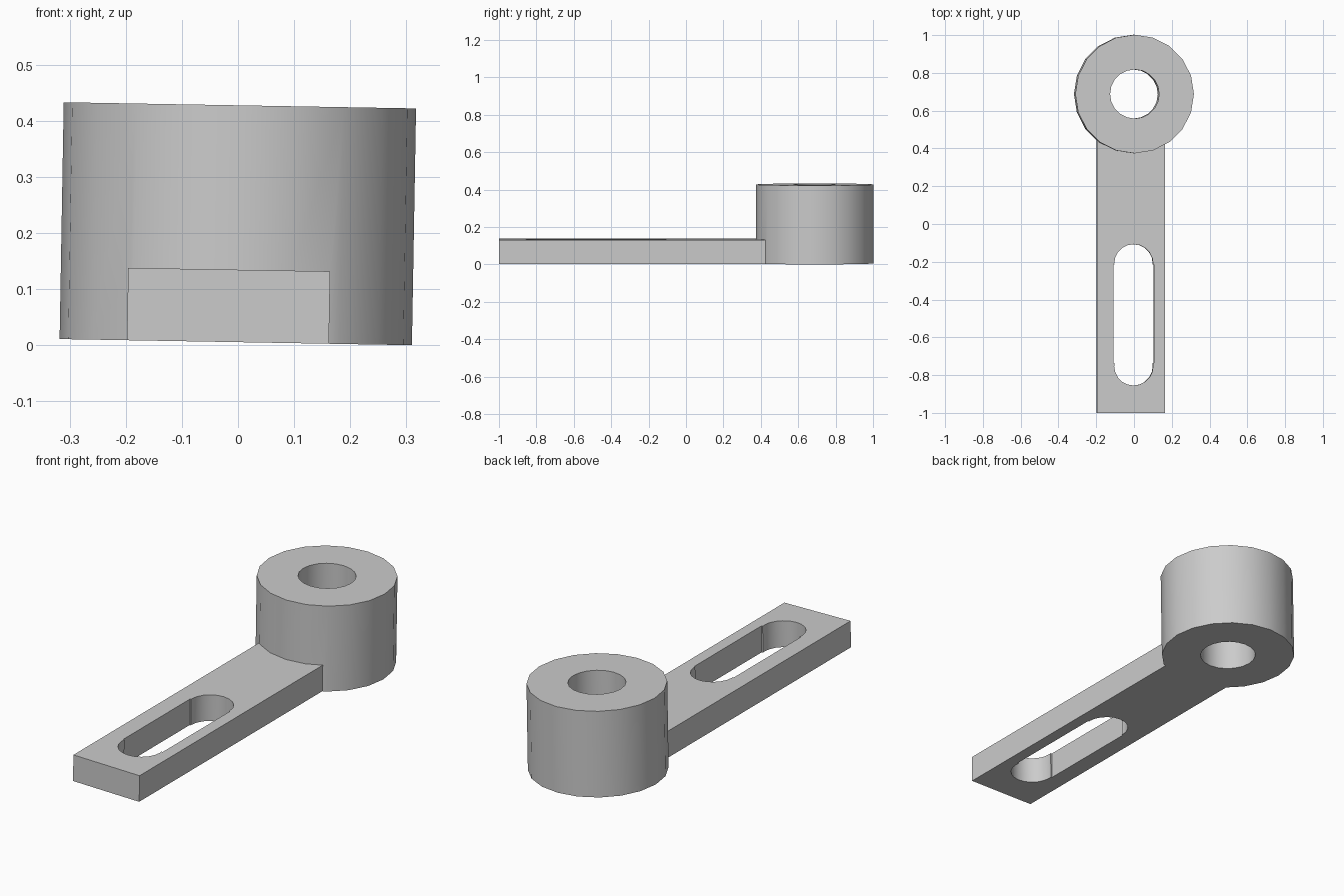
import bpy
from math import radians

cube = bpy.data.objects.get("Cube")
if cube:
    bpy.data.objects.remove(cube, do_unlink=True)

HUB_Y = 0.688
HUB_HEIGHT = 0.422
ARM_THICKNESS = 0.129
SLOT_ENDS = (-0.21, -0.752)

grey = bpy.data.materials.new("light grey metal")
grey.use_nodes = True
grey.diffuse_color = (0.6, 0.6, 0.6, 1)
grey.node_tree.nodes["Principled BSDF"].inputs["Base Color"].default_value = (0.6, 0.6, 0.6, 1)


def cylinder(name, radius, y, bottom, top, sides=20):
    bpy.ops.mesh.primitive_cylinder_add(
        vertices=sides, radius=radius, depth=top - bottom,
        location=(0, y, (bottom + top) / 2))
    bpy.context.object.name = name
    return bpy.context.object


def box(name, low, high):
    centre = [(a + b) / 2 for a, b in zip(low, high)]
    bpy.ops.mesh.primitive_cube_add(size=1, location=centre)
    obj = bpy.context.object
    obj.name = name
    obj.scale = [b - a for a, b in zip(low, high)]
    return obj


def combine(body, tool, operation):
    bpy.context.view_layer.objects.active = body
    modifier = body.modifiers.new(tool.name, "BOOLEAN")
    modifier.operation = operation
    modifier.solver = "EXACT"
    modifier.object = tool
    bpy.ops.object.modifier_apply(modifier=modifier.name)
    bpy.data.objects.remove(tool, do_unlink=True)


# Round hub joined to the flat arm
bracket = cylinder("slotted_arm_bracket", 0.314, HUB_Y, 0, HUB_HEIGHT)
bracket.data.materials.append(grey)
arm = box("arm", (-0.194, -1, 0), (0.166, HUB_Y - 0.15, ARM_THICKNESS))
arm.data.materials.append(grey)
combine(bracket, arm, "UNION")

# Bore through the hub
combine(bracket, cylinder("bore", 0.13, HUB_Y, -0.1, HUB_HEIGHT + 0.1), "DIFFERENCE")

# Adjustment slot: straight middle, slightly narrower round ends
middle = box("slot_middle", (-0.108, SLOT_ENDS[1] + 0.015, -0.1),
             (0.108, SLOT_ENDS[0] - 0.005, 0.25))
combine(bracket, middle, "DIFFERENCE")
for y in SLOT_ENDS:
    combine(bracket, cylinder("slot_end", 0.103, y, -0.1, 0.25), "DIFFERENCE")

# Smooth the round walls, then give the part its slight sideways lean
bpy.ops.object.select_all(action="DESELECT")
bracket.select_set(True)
bpy.context.view_layer.objects.active = bracket
bpy.ops.object.transform_apply(location=True, rotation=True, scale=True)
bpy.ops.object.shade_smooth_by_angle(angle=radians(30))
bracket.rotation_euler.y = radians(1)
bracket.location = (-0.004, 0, 0.0055)
